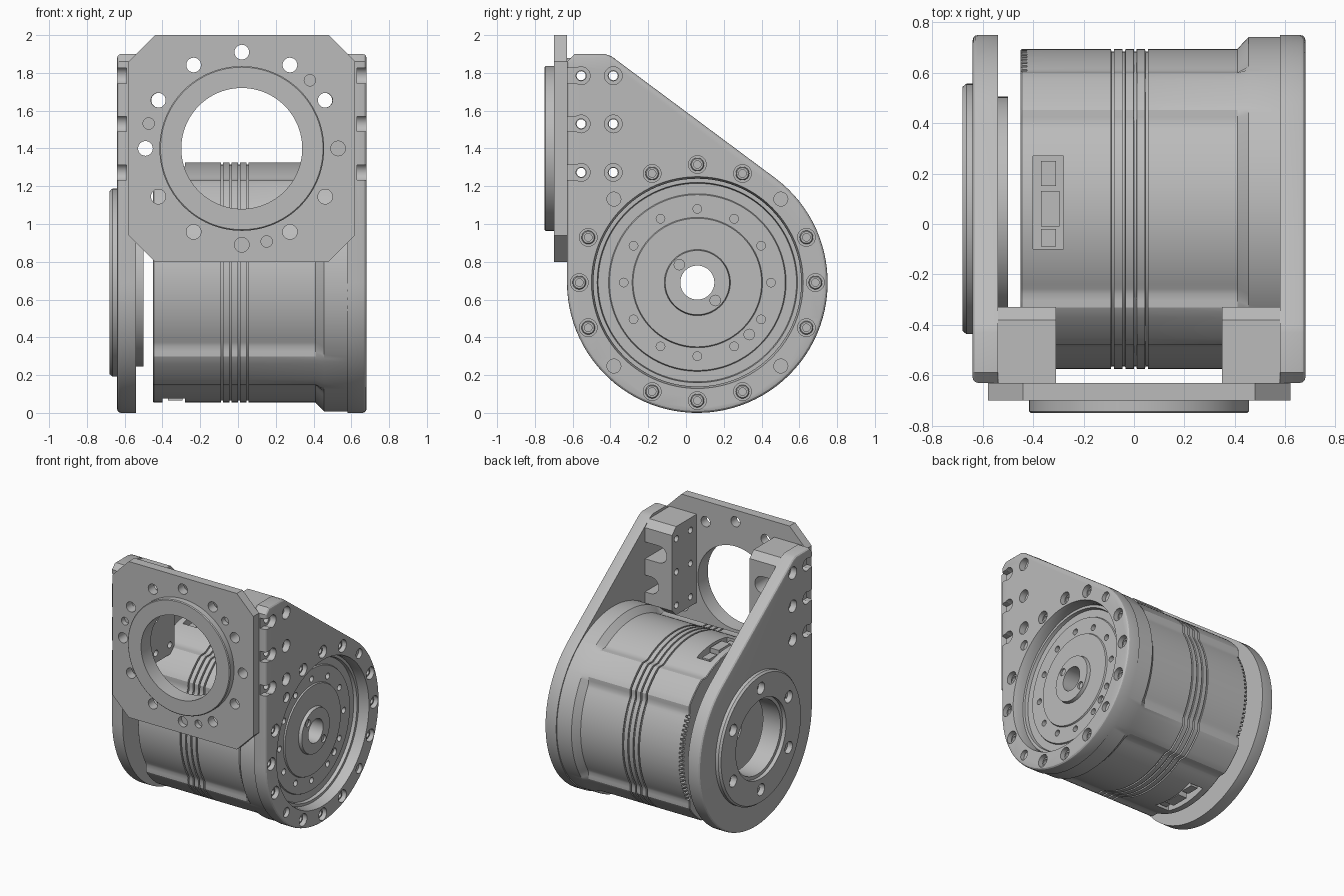
import bpy, bmesh
from math import sin, cos, pi, radians, degrees, atan2
from mathutils import Matrix, Vector

cube = bpy.data.objects.get("Cube")
if cube:
    bpy.data.objects.remove(cube, do_unlink=True)

metal = bpy.data.materials.new("satin_grey_metal")
metal.use_nodes = True
metal.diffuse_color = (0.5, 0.5, 0.5, 1)
metal.node_tree.nodes["Principled BSDF"].inputs["Base Color"].default_value = (0.5, 0.5, 0.5, 1)

CY, CZ = 0.06, 0.69          # joint axis, running along x
FX, FZ = 0.02, 1.4           # flange axis, running along y


def place(axis, w, u, v):
    return Vector((w, u, v)) if axis == "x" else Vector((u, w, v))


def finish(name, bm):
    bmesh.ops.recalc_face_normals(bm, faces=bm.faces)
    me = bpy.data.meshes.new(name)
    bm.to_mesh(me)
    bm.free()
    me.materials.append(metal)
    ob = bpy.data.objects.new(name, me)
    bpy.context.collection.objects.link(ob)
    return ob


def lathe(name, profile, u=CY, v=CZ, axis="x", segs=32, shape=None):
    """Revolve a closed (distance along axis, radius) profile."""
    bm = bmesh.new()
    rings = []
    for w, r in profile:
        ring = []
        for i in range(segs):
            t = 2 * pi * i / segs
            q = shape(w, r, t) if shape else r
            ring.append(bm.verts.new(place(axis, w, u + q * cos(t), v + q * sin(t))))
        rings.append(ring)
    for k in range(len(profile)):
        n = (k + 1) % len(profile)
        if profile[k][1] == 0 and profile[n][1] == 0:
            continue
        for i in range(segs):
            j = (i + 1) % segs
            bm.faces.new((rings[k][i], rings[k][j], rings[n][j], rings[n][i]))
    bmesh.ops.remove_doubles(bm, verts=bm.verts, dist=1e-5)
    return finish(name, bm)


def rod(u, v, r, a, b, axis="x", segs=24):
    return lathe("cutter", [(a, 0), (a, r), (b, r), (b, 0)], u, v, axis, segs)


def box(name, lo, hi, turn=None):
    lo, hi = Vector(lo), Vector(hi)
    m = Matrix.Translation((lo + hi) / 2) @ Matrix.Diagonal((*(hi - lo), 1))
    bm = bmesh.new()
    bmesh.ops.create_cube(bm, size=1, matrix=turn @ m if turn else m)
    return finish(name, bm)


def prism(name, pts, axis, a, b, bevel=0):
    """Extrude an outline from a to b, bevelling the rim at b."""
    bm = bmesh.new()
    near = [bm.verts.new(place(axis, a, *p)) for p in pts]
    far = [bm.verts.new(place(axis, b, *p)) for p in pts]
    bm.faces.new(near)
    cap = bm.faces.new(far)
    for i in range(len(pts)):
        j = (i + 1) % len(pts)
        bm.faces.new((near[i], near[j], far[j], far[i]))
    bmesh.ops.recalc_face_normals(bm, faces=bm.faces)
    if bevel:
        bmesh.ops.bevel(bm, geom=list(cap.edges), offset=bevel, segments=3,
                        profile=0.5, affect="EDGES")
    return finish(name, bm)


def cut(ob, cutters):
    """Subtract all cutters from the part, then discard them."""
    bm = bmesh.new()
    for c in cutters:
        bm.from_mesh(c.data)
        bpy.data.objects.remove(c, do_unlink=True)
    tool = finish("cutter", bm)
    tool.hide_render = True
    mod = ob.modifiers.new("cut", "BOOLEAN")
    mod.object, mod.operation, mod.solver = tool, "DIFFERENCE", "EXACT"
    mod.use_self = True
    bpy.context.view_layer.update()
    dg = bpy.context.evaluated_depsgraph_get()
    me = bpy.data.meshes.new_from_object(ob.evaluated_get(dg))
    ob.modifiers.clear()
    ob.data = me
    bpy.data.objects.remove(tool, do_unlink=True)


# Motor housing: drum with four raised diagonal pads, split by grooves
def housing(w, r, t):
    if w > 0.41 or r < 0.626:
        return r
    off = abs(degrees(t % (pi / 2)) - 45)
    f = min(max((14 - off) / 6, 0), 1)
    return r + 0.035 * f * f * (3 - 2 * f)


prof = [(-0.45, 0.09), (-0.45, 0.63), (-0.445, 0.635)]
for gx in (-0.085, -0.04, 0.005, 0.05):
    prof += [(gx - 0.006, 0.635), (gx - 0.005, 0.625), (gx + 0.005, 0.625), (gx + 0.006, 0.635)]
prof += [(0.41, 0.635), (0.455, 0.682), (0.58, 0.682), (0.58, 0.56), (0.60, 0.55), (0.60, 0.53),
         (0.575, 0.525), (0.575, 0.47), (0.585, 0.465), (0.585, 0.345), (0.595, 0.34),
         (0.595, 0.175), (0.62, 0.17), (0.62, 0.09)]
motor = lathe("motor_housing", prof, segs=180, shape=housing)
holes = []
for i in range(12):
    t = i * pi / 6
    holes.append(rod(CY + 0.39 * cos(t), CZ + 0.39 * sin(t), 0.023, 0.55, 0.7, segs=16))
for s in (-1, 1):
    holes.append(rod(CY + s * 0.095, CZ - s * 0.095, 0.028, 0.605, 0.7, segs=16))
holes.append(rod(CY + 0.275, CZ - 0.275, 0.028, 0.56, 0.7, segs=16))
# cooling slits on the rear rim and connector pockets above and below
for k in range(-10, 11):
    turn = Matrix.Translation((0, CY, CZ)) @ Matrix.Rotation(radians(3 * k), 4, "X")
    holes.append(box("cutter", (-0.47, 0.61, -0.007), (-0.425, 0.70, 0.007), turn))
for s in (-1, 1):
    z0, z1 = sorted((CZ + s * 0.56, CZ + s * 0.70))
    holes.append(box("cutter", (-0.40, -0.10, z0), (-0.28, 0.27, z1)))
cut(motor, holes)

# Connectors inside the pockets
for s, side in ((1, "top"), (-1, "bottom")):
    for n, x0, x1, y0, y1, h in (("socket", -0.37, -0.295, -0.01, 0.13, 0.625),
                                 ("plug_front", -0.37, -0.31, -0.09, -0.02, 0.60),
                                 ("plug_rear", -0.37, -0.31, 0.15, 0.25, 0.60)):
        z0, z1 = sorted((CZ + s * 0.55, CZ + s * h))
        box(f"{side}_{n}", (x0, y0, z0), (x1, y1, z1))

# Side plates: round joint end drawn up to a clipped corner
slope = atan2(0.8, 0.6)
outline = []
for i in range(65):
    t = slope - (slope + pi) * i / 64
    outline.append((CY + 0.69 * cos(t), CZ + 0.69 * sin(t)))
outline += [(-0.63, 1.86), (-0.59, 1.9), (-0.43, 1.9), (-0.395, 1.888)]
BOLT_Y, BOLT_Z = (-0.555, -0.385), (1.273, 1.53, 1.785)


def counterbore(u, v, inner, floor_x, outer):
    return lathe("cutter", [(inner, 0), (inner, 0.027), (floor_x, 0.027), (floor_x, 0.047),
                            (outer, 0.047), (outer, 0)], u, v, segs=24)


left_plate = prism("left_side_plate", outline, "x", 0.58, 0.68, 0.02)
right_plate = prism("right_side_plate", outline, "x", -0.54, -0.64, 0.02)
for plate, a, b, c in ((left_plate, 0.5, 0.63, 0.72), (right_plate, -0.5, -0.59, -0.72)):
    cut(plate, [counterbore(y, z, a, b, c) for y in BOLT_Y for z in BOLT_Z])
    x0, x1 = sorted((b, c))
    cut(plate, [box("cutter", (x0, -0.7, z - 0.04), (x1, -0.57, z + 0.04)) for z in BOLT_Z])

bores = [lathe("cutter", [(0.5, 0), (0.5, 0.55), (0.64, 0.55), (0.685, 0.562), (0.685, 0)], segs=96)]
for i in range(16):
    t = i * pi / 8
    y, z = CY + 0.625 * cos(t), CZ + 0.625 * sin(t)
    if i % 4 == 2:
        bores.append(rod(y, z, 0.037, 0.65, 0.72))
    else:
        bores.append(rod(y, z, 0.047, 0.62, 0.72))
        lathe(f"rim_screw_{i}", [(0.61, 0), (0.61, 0.036), (0.65, 0.036), (0.655, 0.031),
                                 (0.655, 0.02), (0.635, 0.02), (0.635, 0)], y, z, segs=18)
cut(left_plate, bores)
cut(right_plate, [rod(CY, CZ, 0.40, -0.72, -0.5, segs=64)])

# Bearing ring carried by the right plate
bearing = lathe("bearing_ring", [(-0.68, 0.305), (-0.68, 0.485), (-0.665, 0.497), (-0.60, 0.497),
                                 (-0.60, 0.445), (-0.50, 0.445), (-0.50, 0.28), (-0.65, 0.28),
                                 (-0.65, 0.305)], segs=96)
cut(bearing, [rod(CY + 0.39 * cos(t), CZ + 0.39 * sin(t), 0.045, -0.72, -0.63)
              for t in [pi / 2 + i * pi / 3 for i in range(6)]])

# Front flange with bolt circle and raised locating ring
h, c = 0.6, 0.14
octagon = [(FX + sx * p, FZ + sz * q) for sx, sz, p, q in (
    (1, 1, h, h - c), (1, 1, h - c, h), (-1, 1, h - c, h), (-1, 1, h, h - c),
    (-1, -1, h, h - c), (-1, -1, h - c, h), (1, -1, h - c, h), (1, -1, h, h - c))]
flange = prism("front_flange", octagon, "y", -0.63, -0.70)
bores = [rod(FX, FZ, 0.32, -0.8, -0.5, "y", 96)]
for i in range(12):
    t = i * pi / 6
    a = -0.66 if i == 9 else -0.5
    bores.append(rod(FX + 0.51 * cos(t), FZ + 0.51 * sin(t), 0.039, -0.8, a, "y"))
for deg in (45, 165, 285):
    t = radians(deg)
    bores.append(rod(FX + 0.51 * cos(t), FZ + 0.51 * sin(t), 0.03, -0.8, -0.66, "y"))
cut(flange, bores)
lathe("locating_ring", [(-0.69, 0.32), (-0.75, 0.32), (-0.75, 0.43), (-0.744, 0.436),
                        (-0.69, 0.436)], FX, FZ, "y", 96)

# Corner blocks tying the flange to the side plates
side = [(-0.63, 1.2), (-0.38, 1.2), (-0.33, 1.25), (-0.33, 1.83), (-0.38, 1.88), (-0.63, 1.88)]
for name, s, x0, x1 in (("left_corner_block", 1, 0.35, 0.58), ("right_corner_block", -1, -0.54, -0.31)):
    block = prism(name, side, "x", x0, x1)
    cut(block, [rod(y, z, 0.024, -0.8, 0.8, segs=16) for y in BOLT_Y for z in BOLT_Z])
    # screw channels open toward the plate
    for dx, dz in ((0.44, 0.255), (0.51, 0), (0.44, -0.255)):
        x, z = FX + s * dx, FZ + dz
        cut(block, [rod(x, z, 0.065, -0.59, -0.2, "y")])
        xa, xb = sorted((x, s * 0.7))
        cut(block, [box("cutter", (xa, -0.59, z - 0.065), (xb, -0.2, z + 0.065))])
        cut(block, [rod(x, z, 0.039, -0.8, -0.5, "y")])

# Crisp edges, smooth curves
bpy.ops.object.select_all(action="DESELECT")
for ob in bpy.context.collection.objects:
    if ob.type == "MESH":
        ob.select_set(True)
        bpy.context.view_layer.objects.active = ob
bpy.ops.object.shade_smooth_by_angle(angle=radians(28))
